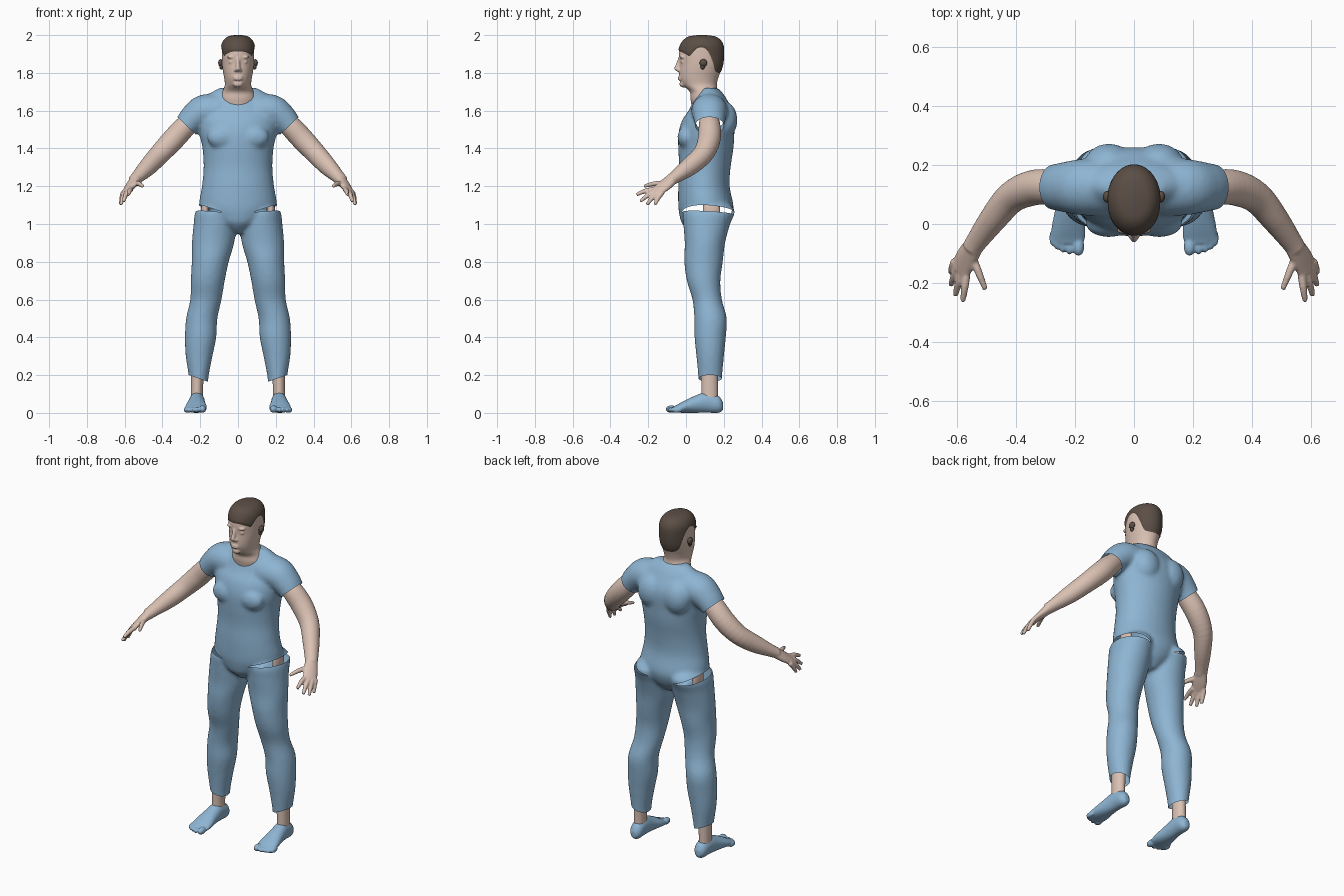
import bpy, bmesh, math
from mathutils import Vector, Matrix

X, Y, Z = Vector((1, 0, 0)), Vector((0, 1, 0)), Vector((0, 0, 1))

cube = bpy.data.objects.get("Cube")
if cube:
    bpy.data.objects.remove(cube, do_unlink=True)


def material(name, colour):
    mat = bpy.data.materials.new(name)
    mat.use_nodes = True
    rgba = (*colour, 1)
    mat.diffuse_color = rgba
    shader = next(n for n in mat.node_tree.nodes if n.type == "BSDF_PRINCIPLED")
    shader.inputs["Base Color"].default_value = rgba
    shader.inputs["Roughness"].default_value = 0.8
    return mat


BLUE = material("blue_cloth", (.27, .46, .65))
SKIN = material("skin", (.70, .53, .45))
BROWN = material("dark_brown_hair", (.105, .077, .06))


def spline(rows, t):
    """Smooth interpolation through rows of numbers."""
    last = len(rows) - 1
    i = min(int(t), last - 1)
    f = t - i
    a, b, c, d = (Vector(rows[max(0, min(last, k))]) for k in range(i - 1, i + 3))
    return b + (c - a) * (f / 2) + (a * 2 - b * 5 + c * 4 - d) * (f * f / 2) \
        + (b * 3 - a - c * 3 + d) * (f ** 3 / 2)


def bridge(bm, rings):
    for low, high in zip(rings, rings[1:]):
        for i in range(len(low)):
            j = (i + 1) % len(low)
            bm.faces.new((low[i], low[j], high[j], high[i]))


def tube(bm, rows, u=X, v=None, n=28, steps=4):
    """Closed loft through (x, y, z, radius u, radius v); no v means rings follow the path."""
    rings = []
    total = (len(rows) - 1) * steps
    for k in range(total + 1):
        t = k / steps
        row = spline(rows, t)
        side, up = u, v
        if v is None:
            ahead = spline(rows, min(t + .1, len(rows) - 1)) - spline(rows, max(t - .1, 0))
            along = Vector(ahead[:3]).normalized()
            side = (u - along * u.dot(along)).normalized()
            up = along.cross(side)
        ring = []
        for i in range(n):
            a = math.tau * i / n
            ring.append(bm.verts.new(Vector(row[:3]) + side * (row[3] * math.cos(a))
                                     + up * (row[4] * math.sin(a))))
        rings.append(ring)
    bridge(bm, rings)
    bm.faces.new(rings[0][::-1])
    bm.faces.new(rings[-1])


def ball(bm, centre, size):
    bmesh.ops.create_uvsphere(bm, u_segments=16, v_segments=10, radius=1,
                              matrix=Matrix.Translation(centre) @ Matrix.Diagonal((*size, 1)))


def both_sides(bm):
    copy = bmesh.ops.duplicate(bm, geom=bm.verts[:] + bm.edges[:] + bm.faces[:])["geom"]
    verts = [g for g in copy if isinstance(g, bmesh.types.BMVert)]
    bmesh.ops.scale(bm, vec=(-1, 1, 1), verts=verts)


def finish(name, bm, mat, voxel=0, smooth=3):
    """Make the object; a voxel size fuses its overlapping volumes into one skin."""
    bmesh.ops.recalc_face_normals(bm, faces=bm.faces[:])
    mesh = bpy.data.meshes.new(name)
    bm.to_mesh(mesh)
    bm.free()
    obj = bpy.data.objects.new(name, mesh)
    bpy.context.scene.collection.objects.link(obj)
    if voxel:
        fuse = obj.modifiers.new("fuse", "REMESH")
        fuse.mode = "VOXEL"
        fuse.voxel_size = voxel
        relax = obj.modifiers.new("relax", "SMOOTH")
        relax.factor = .5
        relax.iterations = smooth
        graph = bpy.context.evaluated_depsgraph_get()
        graph.update()
        fused = bpy.data.meshes.new_from_object(obj.evaluated_get(graph))
        obj.modifiers.clear()
        obj.data = fused
    obj.data.materials.clear()
    obj.data.materials.append(mat)
    obj.data.shade_smooth()
    return obj


def cut(bm, region, planes):
    """Open the shell where a region lies on the positive side of every plane."""
    for point, normal in planes:
        faces = [f for f in bm.faces if region(f.calc_center_median())]
        edges = list({e for f in faces for e in f.edges})
        verts = list({w for f in faces for w in f.verts})
        bmesh.ops.bisect_plane(bm, geom=verts + edges + faces, dist=1e-6,
                               plane_co=point, plane_no=normal)
    gone = []
    for f in bm.faces:
        c = f.calc_center_median()
        if region(c) and all((c - p).dot(q) > 0 for p, q in planes):
            gone.append(f)
    bmesh.ops.delete(bm, geom=gone, context="FACES")


# Shirt and trousers: legs, sleeves, chest and shoulder blades, then the torso
bm = bmesh.new()
tube(bm, [(.11, .12, 1.12, .07, .09), (.12, .122, 1.07, .104, .137), (.122, .11, 1, .113, .124),
          (.132, .1, .9, .112, .107), (.147, .093, .8, .098, .102), (.16, .093, .7, .09, .089),
          (.17, .112, .6, .083, .078), (.192, .13, .5, .083, .086), (.198, .128, .4, .083, .083),
          (.206, .128, .3, .071, .073), (.208, .128, .19, .052, .063),
          (.208, .128, .13, .05, .06)], X, Y)
tube(bm, [(.1, .125, 1.59, .1, .1), (.18, .125, 1.595, .09, .095), (.235, .125, 1.56, .077, .085),
          (.272, .125, 1.52, .067, .077), (.305, .127, 1.485, .062, .07)], Z)
ball(bm, (.085, 0, 1.46), (.08, .045, .06))
ball(bm, (.085, .2, 1.55), (.085, .073, .1))
both_sides(bm)
torso = [(.95, .1, .03, .07), (1, .1, .12, .12), (1.05, .105, .18, .14), (1.1, .105, .206, .146),
         (1.2, .095, .191, .136), (1.3, .1, .182, .136), (1.4, .105, .188, .146),
         (1.48, .108, .205, .148), (1.55, .12, .215, .14), (1.6, .132, .21, .118),
         (1.65, .13, .19, .092), (1.69, .13, .15, .067), (1.72, .125, .1, .042)]
tube(bm, [(0, y, z, a, b) for z, y, a, b in torso], X, Y, 40)
clothes = finish("shirt_and_trousers", bm, BLUE, .011, 4)

# Openings: sleeve ends, side slots at the waist, trouser hems
bm = bmesh.new()
bm.from_mesh(clothes.data)
for s in (-1, 1):
    cut(bm, lambda c: c.x * s > .212 and c.z > 1.42,
        [(Vector((.272 * s, .125, 1.52)), Vector((.69 * s, 0, -.72)))])
    hip = Vector((.08 * s, .1, 1.055))
    cut(bm, lambda c: c.x * s > .08 and .95 < c.z < 1.2,
        [(hip, Vector((-.1 * s, .06, 1))), (hip, Vector((.36 * s, -.06, -1)))])
    cut(bm, lambda c: c.x * s > 0 and c.z < .26,
        [(Vector((.208 * s, .128, .182)), Vector((.35 * s, 0, -1)))])
bm.to_mesh(clothes.data)
bm.free()
clothes.data.shade_smooth()

# Bare hips showing in the slots, and ankles
for name, rows in (
        ("hips", [(.172, .135, 1.01, .02, .04), (.174, .135, 1.08, .022, .045),
                  (.165, .135, 1.15, .015, .04)]),
        ("ankles", [(.217, .125, .05, .033, .045), (.217, .125, .13, .032, .044),
                    (.213, .125, .25, .035, .045)])):
    bm = bmesh.new()
    tube(bm, rows, X, Y)
    both_sides(bm)
    finish(name, bm, SKIN)

# Feet with toes
bm = bmesh.new()
tube(bm, [(.215, .197, .035, .015, .02), (.215, .172, .045, .036, .045),
          (.217, .11, .056, .041, .055), (.22, .05, .046, .047, .046),
          (.222, -.01, .032, .057, .032), (.224, -.05, .022, .058, .02),
          (.224, -.065, .02, .05, .015)], X, Z)
ball(bm, (.188, -.077, .02), (.02, .032, .02))
for x, y in ((.219, -.077), (.242, -.07), (.261, -.06), (.275, -.047)):
    ball(bm, (x, y, .016), (.012, .028, .015))
both_sides(bm)
feet = finish("feet", bm, BLUE, .006, 2)
for vert in feet.data.vertices:
    vert.co.z = max(vert.co.z, 0)

# Arms, palms, fingers and thumbs
bm = bmesh.new()
tube(bm, [(.21, .12, 1.58, .045, .045), (.28, .125, 1.515, .058, .058),
          (.345, .122, 1.445, .06, .06), (.415, .09, 1.37, .055, .054),
          (.475, .02, 1.305, .049, .047), (.53, -.055, 1.25, .034, .037),
          (.55, -.085, 1.23, .03, .034)], Z)
tube(bm, [(.54, -.07, 1.24, .034, .028), (.567, -.115, 1.203, .041, .022),
          (.59, -.158, 1.172, .04, .014)], Vector((.63, .77, -.28)))
for base, tip in (((.567, -.17, 1.183), (.58, -.262, 1.155)),
                  ((.585, -.16, 1.175), (.605, -.242, 1.12)),
                  ((.599, -.145, 1.17), (.62, -.207, 1.102)),
                  ((.607, -.125, 1.168), (.622, -.165, 1.103)),
                  ((.548, -.11, 1.215), (.503, -.222, 1.2))):
    base, tip = Vector(base), Vector(tip)
    middle = (base + tip) / 2 + Z * .006
    tube(bm, [(*base, .014, .014), (*middle, .013, .013), (*tip, .009, .009)], X, None, 12)
both_sides(bm)
finish("arms", bm, SKIN, .0055, 2)

# Head and neck with lids, brows, nose, lips and chin
head = [(0, .115, 1.6, .095, .08), (0, .105, 1.66, .098, .081), (0, .095, 1.7, .083, .075),
        (0, .073, 1.735, .07, .09), (0, .068, 1.77, .073, .102), (0, .074, 1.81, .08, .11),
        (0, .08, 1.85, .085, .114), (0, .08, 1.9, .086, .117), (0, .083, 1.94, .084, .111),
        (0, .085, 1.97, .07, .093), (0, .085, 1.988, .047, .064), (0, .085, 1.995, .013, .018)]
bm = bmesh.new()
ball(bm, (.034, -.016, 1.858), (.017, .012, .009))
ball(bm, (.033, -.02, 1.884), (.026, .014, .009))
ball(bm, (.012, -.038, 1.815), (.01, .012, .009))
both_sides(bm)
tube(bm, [(0, -.03, 1.885, .009, .008), (0, -.04, 1.85, .01, .012),
          (0, -.048, 1.82, .013, .014), (0, -.038, 1.808, .01, .008)], X, Y, 16)
for z in (1.766, 1.778):
    ball(bm, (0, -.03, z), (.026, .013, .006))
ball(bm, (0, -.014, 1.742), (.028, .021, .019))
tube(bm, head, X, Y, 40)
finish("head_and_neck", bm, SKIN, .005, 2)

# Ears
bm = bmesh.new()
ball(bm, (.092, .092, 1.853), (.013, .02, .02))
ball(bm, (.089, .088, 1.834), (.01, .012, .016))
both_sides(bm)
finish("ears", bm, BROWN)

# Hair cap: grows from a hairline, given every fifteen degrees from front to back
hairline = [(t, 0) for t in (7.3, 7.3, 7.2, 7, 6.8, 7.6, 7.85, 7.5, 6.4, 5.1, 4.8, 4.75, 4.75)]
bm = bmesh.new()
around, levels = 72, 24
rings = []
for k in range(levels + 1):
    ring = []
    for i in range(around):
        angle = math.tau * i / around
        start = spline(hairline, min(angle, math.tau - angle) / math.pi * 12)[0]
        row = spline(head, start + (11 - start) * k / levels)
        lift = .005 if k else 0
        ring.append(bm.verts.new(((row[3] + lift) * math.sin(angle),
                                  row[1] - (row[4] + lift) * math.cos(angle), row[2] + lift)))
    rings.append(ring)
bridge(bm, rings)
bm.faces.new(rings[-1])
finish("hair", bm, BROWN)
